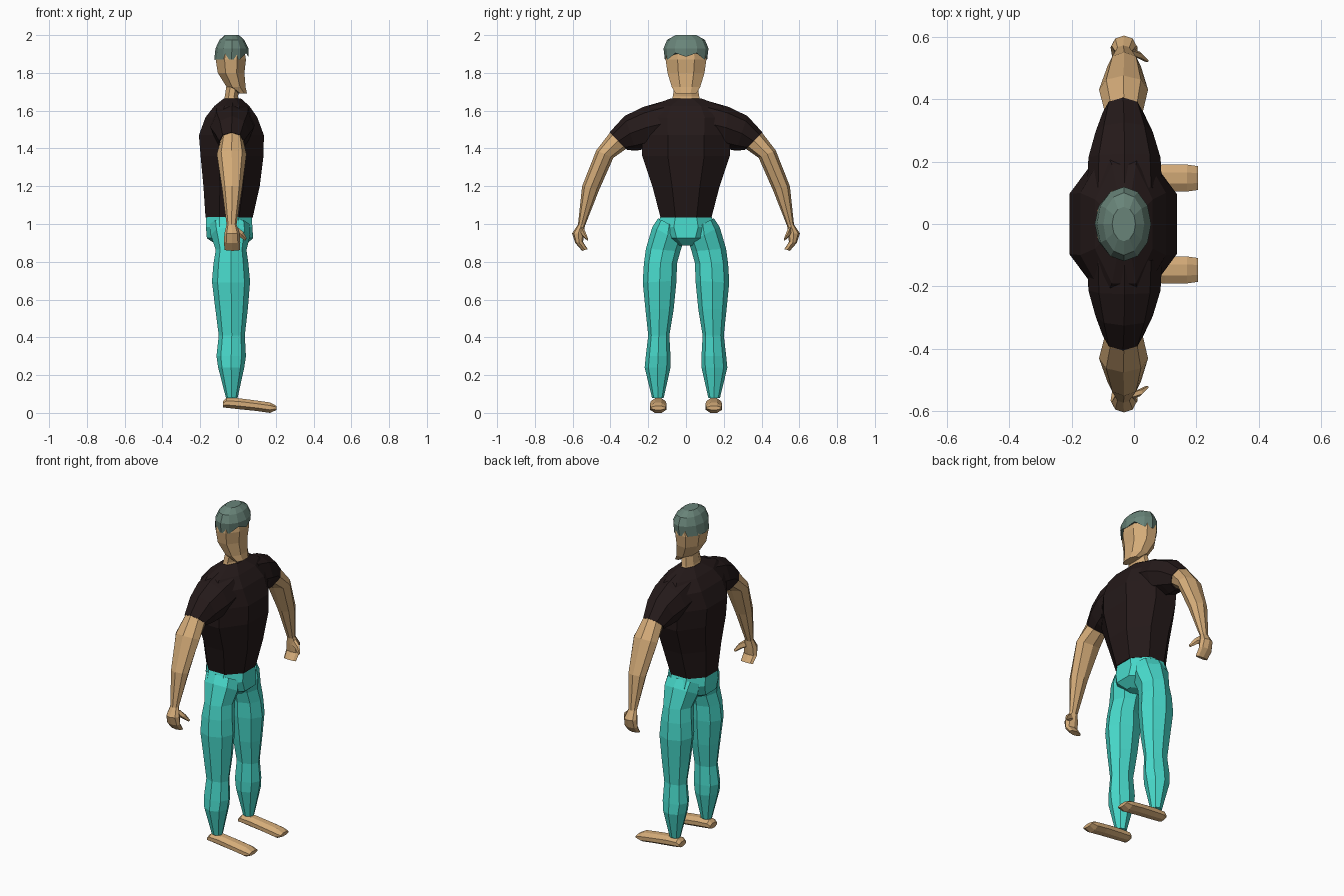
import bpy, bmesh, math
from mathutils import Vector


def material(name, rgb):
    m = bpy.data.materials.new(name)
    m.diffuse_color = (*rgb, 1)
    return m


SKIN = material("skin", (0.66, 0.41, 0.19))
SHIRT = material("dark_cloth", (0.018, 0.010, 0.010))
PANTS = material("turquoise_cloth", (0.065, 0.70, 0.60))
HAT = material("grey_green_cloth", (0.14, 0.23, 0.19))


def loft(name, rings, mat, n=8, flat=False):
    """Skin rings of (centre, half axis u, half axis v); flat puts sides on the extents."""
    bm = bmesh.new()
    off, k = (math.pi / n, 1 / math.cos(math.pi / n)) if flat else (0, 1)
    rows = []
    for c, u, v in rings:
        angles = [2 * math.pi * i / n + off for i in range(n)]
        rows.append([bm.verts.new(Vector(c) + k * (Vector(u) * math.cos(a) + Vector(v) * math.sin(a)))
                     for a in angles])
    for a, b in zip(rows, rows[1:]):
        for i in range(n):
            j = (i + 1) % n
            bm.faces.new((a[i], a[j], b[j], b[i]))
    bm.faces.new(rows[0])
    bm.faces.new(rows[-1])
    bmesh.ops.recalc_face_normals(bm, faces=bm.faces)
    me = bpy.data.meshes.new(name)
    bm.to_mesh(me)
    bm.free()
    me.materials.append(mat)
    ob = bpy.data.objects.new(name, me)
    bpy.context.collection.objects.link(ob)
    return ob


def level(z, w, x0, x1):
    """Horizontal ring, centred on y = 0."""
    return ((x0 + x1) / 2, 0, z), ((x1 - x0) / 2, 0, 0), (0, w, 0)


def cut(s, y0, z0, y1, z1, x0, x1):
    """Limb section spanning two points in the y-z plane, on side s."""
    return (((x0 + x1) / 2, s * (y0 + y1) / 2, (z0 + z1) / 2), ((x1 - x0) / 2, 0, 0),
            (0, s * (y1 - y0) / 2, (z1 - z0) / 2))


# Head, neck and cap
loft("head", [level(1.69, .055, .0, .048), level(1.725, .075, -.06, .04),
              level(1.80, .098, -.107, .034), level(1.87, .108, -.118, .042),
              level(1.94, .10, -.10, .03)], SKIN, flat=True)
loft("neck", [level(1.64, .08, -.08, .01), level(1.675, .07, -.07, .0),
              level(1.74, .06, -.06, .01)], SKIN, flat=True)
cap = loft("cap", [level(1.87, .112, -.126, .055), level(1.93, .119, -.119, .055),
                   level(1.975, .10, -.098, .033), level(2.0, .055, -.07, .005)], HAT, n=12)
for v in cap.data.vertices:          # scalloped front edge
    if v.co.z < 1.9 and v.co.x > .03:
        v.co.z += .035 if abs(v.co.y) > .03 else .015

# Shirt body and pelvis
loft("shirt_body", [level(1.035, .135, -.172, .078), level(1.20, .178, -.183, .115),
                    level(1.36, .232, -.198, .135), level(1.47, .232, -.207, .137),
                    level(1.565, .24, -.172, .102), level(1.625, .19, -.125, .06),
                    level(1.665, .08, -.075, .015)], SHIRT, flat=True)
loft("pelvis", [level(1.045, .133, -.17, .072), level(.985, .155, -.17, .076),
                level(.925, .12, -.165, .08), level(.885, .035, -.105, .035)], PANTS, flat=True)

for side, s in (("left", 1), ("right", -1)):
    # Sleeve and bare arm
    loft(side + "_sleeve", [cut(s, .10, 1.42, .12, 1.65, -.15, .09),
                            cut(s, .20, 1.40, .225, 1.62, -.146, .085),
                            cut(s, .265, 1.388, .325, 1.572, -.123, .06),
                            cut(s, .31, 1.392, .405, 1.485, -.10, .03)], SHIRT)
    loft(side + "_arm", [cut(s, .30, 1.41, .39, 1.50, -.09, .025),
                         cut(s, .385, 1.35, .475, 1.39, -.112, .045),
                         cut(s, .46, 1.18, .55, 1.20, -.085, .022),
                         cut(s, .535, .99, .572, .995, -.06, -.008)], SKIN)
    # Hand and thumb
    loft(side + "_hand", [cut(s, .535, 1.0, .570, 1.0, -.06, -.008),
                          cut(s, .538, .95, .603, .95, -.072, .008),
                          cut(s, .545, .905, .587, .90, -.075, .012),
                          cut(s, .52, .867, .55, .858, -.07, .01)], SKIN)
    loft(side + "_thumb", [((-.015, s * .55, .965), (0, s * .012, 0), (.012, 0, .02)),
                           ((.018, s * .54, .945), (0, s * .012, 0), (.010, 0, .014)),
                           ((.042, s * .522, .918), (0, s * .005, 0), (.005, 0, .006))], SKIN, n=5)
    # Trouser leg: inner point, outer point, depth range
    loft(side + "_trouser_leg", [cut(s, .03, .97, .148, 1.03, -.15, .06),
                                 cut(s, .015, .90, .178, .985, -.145, .065),
                                 cut(s, .03, .855, .212, .87, -.118, .045),
                                 cut(s, .048, .79, .223, .79, -.13, .055),
                                 cut(s, .05, .70, .229, .69, -.138, .064),
                                 cut(s, .065, .55, .215, .55, -.12, .052),
                                 cut(s, .088, .41, .20, .41, -.102, .036),
                                 cut(s, .082, .30, .213, .30, -.114, .042),
                                 cut(s, .082, .24, .219, .24, -.105, .033),
                                 cut(s, .118, .08, .18, .08, -.064, -.002)], PANTS)
    # Bare foot: x, half width, bottom, top
    foot = [(-.08, .032, .032, .062), (-.062, .038, .029, .08), (.0, .04, .022, .08),
            (.10, .043, .012, .067), (.17, .043, .002, .057), (.205, .038, .018, .038)]
    loft(side + "_foot", [((x, s * .147, (a + b) / 2), (0, s * w, 0), (0, 0, (b - a) / 2))
                          for x, w, a, b in foot], SKIN, flat=True)
    bottom = min(v.co.z for v in bpy.data.objects[side + "_foot"].data.vertices)
    for v in bpy.data.objects[side + "_foot"].data.vertices:
        v.co.z -= bottom
